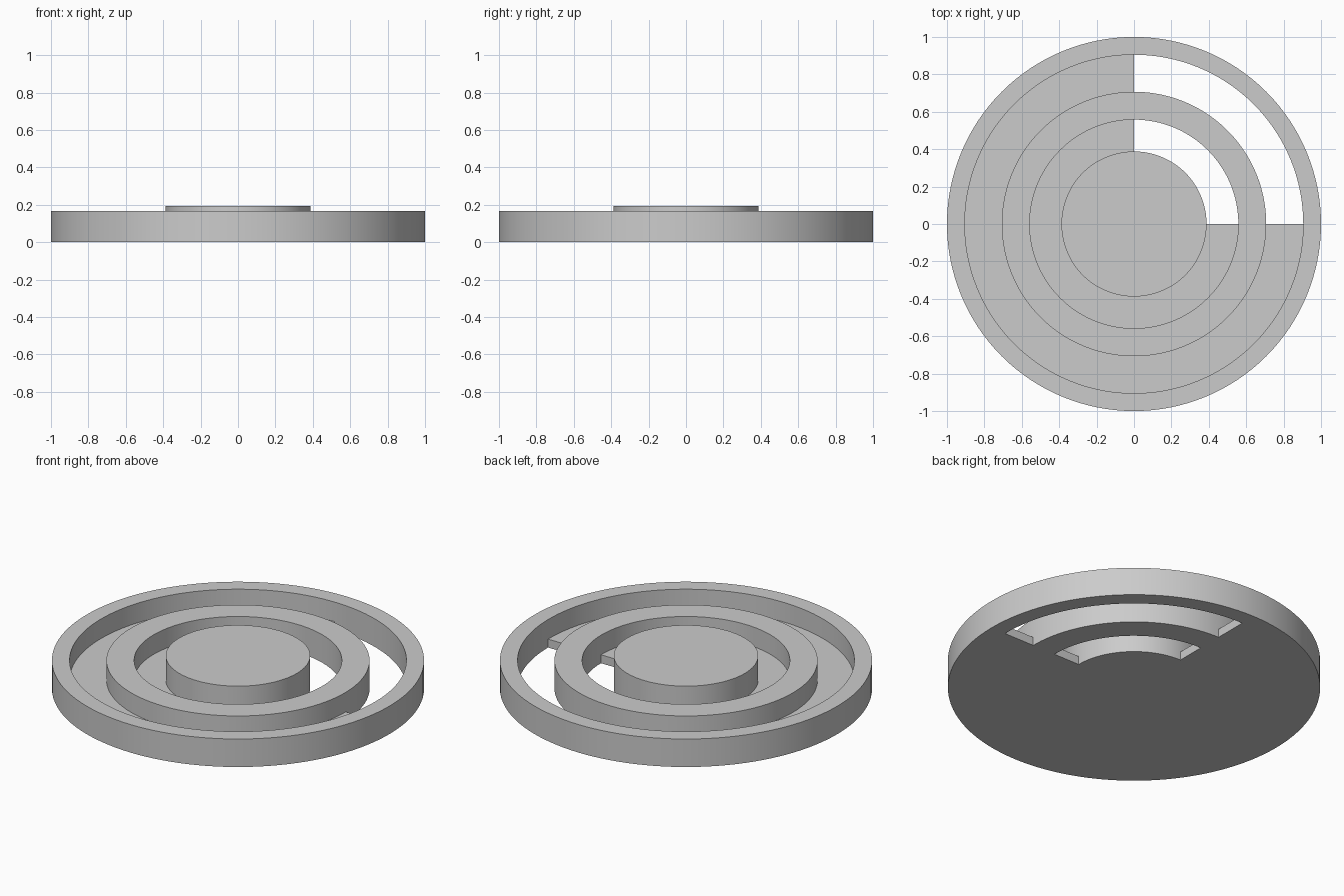
import bpy, bmesh
from math import cos, sin, pi

if "Cube" in bpy.data.objects:
    bpy.data.objects.remove(bpy.data.objects["Cube"])

SEGMENTS = 128
FLOOR, RIM, HUB = 0.05, 0.166, 0.194

# Concentric bands from the centre out: outer radius, height
bands = [(0.388, HUB), (0.558, FLOOR), (0.707, RIM), (0.905, FLOOR), (1.0, RIM)]

grey = bpy.data.materials.new("grey")
grey.use_nodes = True
grey.diffuse_color = (0.6, 0.6, 0.6, 1)
grey.node_tree.nodes["Principled BSDF"].inputs["Base Color"].default_value = (0.6, 0.6, 0.6, 1)

bm = bmesh.new()


def point(r, i, z):
    a = 2 * pi * i / SEGMENTS
    return (r * cos(a), r * sin(a), z)


def face(*points):
    bm.faces.new([bm.verts.new(p) for p in points])


def height(band, i):
    """Band height in a segment; the floors are open in the slotted quarter."""
    if band == len(bands):
        return 0
    h = bands[band][1]
    return 0 if h == FLOOR and i % SEGMENTS < SEGMENTS // 4 else h


for i in range(SEGMENTS):
    inner = 0
    for b, (outer, _) in enumerate(bands):
        h = height(b, i)
        # Top and underside of the band
        if h:
            for z, s, e in ((h, i, i + 1), (0, i + 1, i)):
                ring = [point(outer, s, z), point(outer, e, z)]
                if inner:
                    face(point(inner, s, z), *ring, point(inner, e, z))
                else:
                    face((0, 0, z), *ring)
        # Round wall between this band and the next
        n = height(b + 1, i)
        s, e = (i, i + 1) if h > n else (i + 1, i)
        lo, hi = min(h, n), max(h, n)
        levels = [lo, FLOOR, hi] if lo < FLOOR < hi else [lo, hi]
        for z0, z1 in zip(levels, levels[1:]):
            face(point(outer, s, z0), point(outer, e, z0),
                 point(outer, e, z1), point(outer, s, z1))
        # Flat end walls of the slots
        before = height(b, i - 1)
        if before != h:
            r0, r1 = (inner, outer) if h > before else (outer, inner)
            face(point(r0, i, 0), point(r1, i, 0),
                 point(r1, i, FLOOR), point(r0, i, FLOOR))
        inner = outer

bmesh.ops.remove_doubles(bm, verts=bm.verts, dist=0.0001)
bmesh.ops.recalc_face_normals(bm, faces=bm.faces)
mesh = bpy.data.meshes.new("ringed_disc")
bm.to_mesh(mesh)
bm.free()
mesh.materials.append(grey)

disc = bpy.data.objects.new("ringed_disc", mesh)
bpy.context.collection.objects.link(disc)
bpy.context.view_layer.objects.active = disc
disc.select_set(True)
bpy.ops.object.shade_smooth_by_angle()
